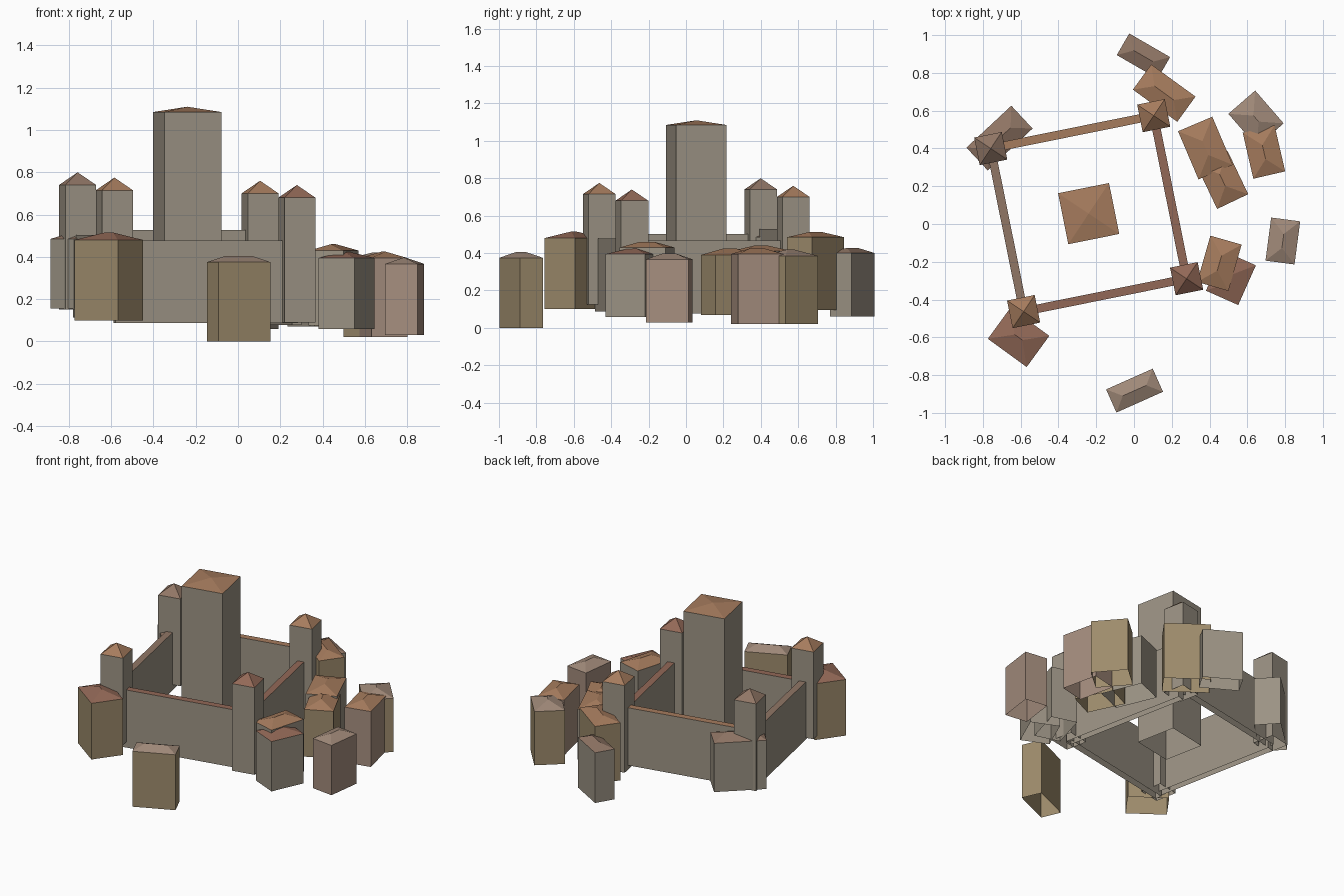
import bpy, bmesh
from math import radians, cos, sin, atan2, hypot, degrees
from mathutils import Matrix

if "Cube" in bpy.data.objects:
    bpy.data.objects.remove(bpy.data.objects["Cube"])


def material(name, rgb):
    m = bpy.data.materials.new(name)
    m.diffuse_color = (*rgb, 1)
    m.use_nodes = True
    m.node_tree.nodes["Principled BSDF"].inputs["Base Color"].default_value = m.diffuse_color
    return m


GREY = material("grey_stone", (.33, .29, .23))
TAN = material("tan_plaster", (.34, .26, .15))
PINK = material("pink_plaster", (.38, .27, .21))
ORANGE = material("orange_tile", (.38, .20, .11))
RED = material("red_tile", (.29, .14, .095))
DUSTY = material("dusty_tile", (.35, .25, .19))
BROWN = material("brown_tile", (.28, .18, .13))


def block(name, x, y, length, width, angle, base, eaves, apex, wall, roof):
    """Open-bottomed walls with a flat, pyramid or hipped roof."""
    a, b = length / 2, width / 2
    bm = bmesh.new()
    corners = [(-a, -b), (a, -b), (a, b), (-a, b)]
    low = [bm.verts.new((px, py, base)) for px, py in corners]
    top = [bm.verts.new((px, py, eaves)) for px, py in corners]
    for i in range(4):
        j = (i + 1) % 4
        bm.faces.new((low[i], low[j], top[j], top[i]))
    if apex == eaves:
        roofs = [bm.faces.new(top)]
    elif a - b < 0.002:
        tip = bm.verts.new((0, 0, apex))
        roofs = [bm.faces.new((top[i], top[(i + 1) % 4], tip)) for i in range(4)]
    else:
        r0 = bm.verts.new((b - a, 0, apex))
        r1 = bm.verts.new((a - b, 0, apex))
        roofs = [bm.faces.new(f) for f in (
            (top[0], top[1], r1, r0), (top[1], top[2], r1),
            (top[2], top[3], r0, r1), (top[3], top[0], r0))]
    for f in roofs:
        f.material_index = 1
    bm.transform(Matrix.Translation((x, y, 0)) @ Matrix.Rotation(radians(angle), 4, 'Z'))
    me = bpy.data.meshes.new(name)
    bm.to_mesh(me)
    bm.free()
    me.materials.append(wall)
    me.materials.append(roof)
    ob = bpy.data.objects.new(name, me)
    bpy.context.collection.objects.link(ob)


# Keep in the middle of the courtyard
CX, CY, TURN = -0.24, 0.055, 11.4
block("keep", CX, CY, .275, .275, TURN, .11, 1.085, 1.11, GREY, ORANGE)

# Corner towers, each standing on its own ground height
ground = [.125, .09, .11, .15]
tiles = [ORANGE, RED, ORANGE, BROWN]
sides = ["front_left", "front_right", "back_right", "back_left"]
pos = []
for i in range(4):
    t = radians(TURN + 225 + 90 * i)
    px, py = CX + .6225 * cos(t), CY + .6225 * sin(t)
    pos.append((px, py))
    g = ground[i]
    block("tower_" + sides[i], px, py, .149, .149, TURN,
          g, g + .59, g + .65, GREY, tiles[i])

# Curtain walls from tower centre to tower centre
walls = [("front", .478, RED), ("right", .468, RED),
         ("back", .528, ORANGE), ("left", .503, BROWN)]
for i, (side, top, tile) in enumerate(walls):
    (x0, y0), (x1, y1) = pos[i], pos[(i + 1) % 4]
    block("curtain_wall_" + side, (x0 + x1) / 2, (y0 + y1) / 2,
          hypot(x1 - x0, y1 - y0), .045, degrees(atan2(y1 - y0, x1 - x0)),
          top - .39, top, top, GREY, tile)

# Town houses: x, y, length, width, angle, base, eaves, apex
houses = [
    (0.003, -.882, .27, .134, 24, 0, .375, .405, TAN, DUSTY),
    (-.611, -.60, .254, .204, -36, .10, .48, .515, TAN, RED),
    (-.712, .455, .325, .165, 43, .155, .485, .52, GREY, BROWN),
    (.05, .889, .25, .132, -30, .06, .40, .428, GREY, BROWN),
    (.16, .693, .29, .165, -36, .095, .485, .512, TAN, ORANGE),
    (.378, .402, .277, .197, -67, .07, .41, .44, GREY, ORANGE),
    (.468, .233, .253, .182, -64.5, .07, .39, .425, TAN, ORANGE),
    (.452, -.208, .255, .172, 74, .075, .43, .46, GREY, ORANGE),
    (.513, -.286, .23, .187, 66, .058, .395, .425, GREY, RED),
    (.788, -.09, .23, .155, 82.5, .03, .367, .397, PINK, DUSTY),
    (.688, .381, .25, .173, -77, .02, .395, .425, PINK, ORANGE),
    (.646, .558, .23, .188, -49, .022, .385, .42, TAN, DUSTY),
]
for i, h in enumerate(houses, 1):
    block(f"house_{i}", *h)
